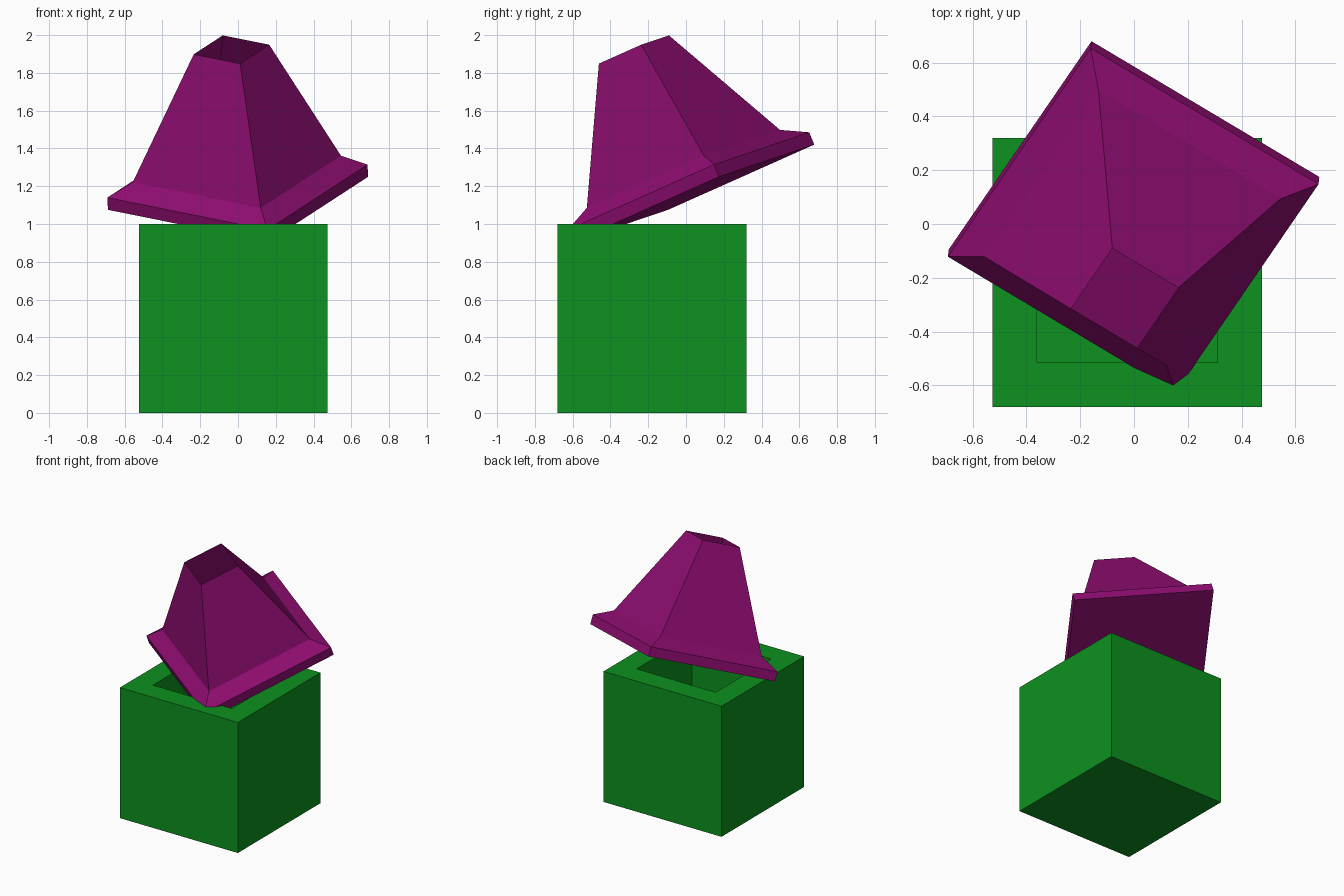
import bpy
import bmesh
from mathutils import Matrix, Vector

if "Cube" in bpy.data.objects:
    bpy.data.objects.remove(bpy.data.objects["Cube"])


def material(name, color):
    m = bpy.data.materials.new(name)
    m.diffuse_color = (*color, 1)
    m.use_nodes = True
    m.node_tree.nodes["Principled BSDF"].inputs["Base Color"].default_value = m.diffuse_color
    return m


def square_loft(name, rings, matrix, mat, cap_end):
    """Join square rings (half width, height); first ring is capped, last optionally."""
    bm = bmesh.new()
    loops = [[bm.verts.new((sx * h, sy * h, z))
              for sx, sy in ((-1, -1), (1, -1), (1, 1), (-1, 1))]
             for h, z in rings]
    bm.faces.new(loops[0][::-1])
    for a, b in zip(loops, loops[1:]):
        for i in range(4):
            j = (i + 1) % 4
            bm.faces.new((a[i], a[j], b[j], b[i]))
    if cap_end:
        bm.faces.new(loops[-1])
    me = bpy.data.meshes.new(name)
    bm.to_mesh(me)
    bm.free()
    me.materials.append(mat)
    ob = bpy.data.objects.new(name, me)
    ob.matrix_world = matrix
    bpy.context.collection.objects.link(ob)
    return ob


green = material("green", (0.004, 0.285, 0.014))
purple = material("purple", (0.275, 0.004, 0.165))

# Box with a square well in its top
square_loft("box", [(0.5, 0), (0.5, 1), (0.335, 1), (0.335, 0.17)],
            Matrix.Translation((-0.025, -0.18, 0)), green, True)

# Tilted lid: square slab, sloped shoulder and open-topped tapering funnel
up = Vector((-0.042, -0.383, 0.923)).normalized()
side = Vector((0.847, -0.505, -0.17))
side = (side - up * side.dot(up)).normalized()
tilt = Matrix((side, up.cross(side), up)).transposed().to_4x4()
square_loft("lid", [(0.5, 0), (0.5, 0.07), (0.4, 0.14), (0.145, 0.825)],
            Matrix.Translation((0, 0.04, 1.1625)) @ tilt, purple, False)
